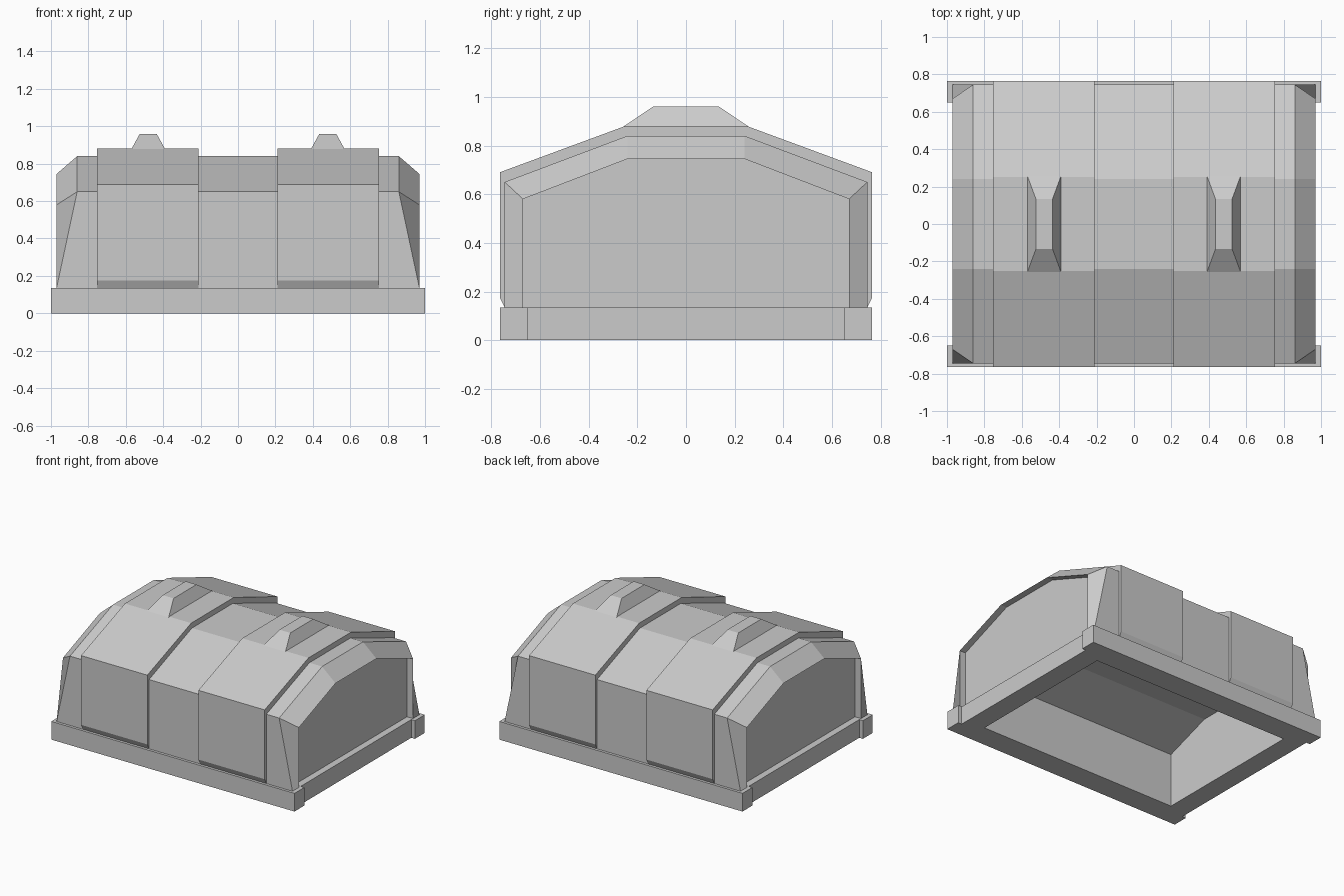
import bpy
import bmesh

old = bpy.data.objects.get("Cube")
if old:
    bpy.data.objects.remove(old, do_unlink=True)

# Single plain grey
grey = bpy.data.materials.new("plain_grey")
grey.use_nodes = True
colour = (0.6, 0.6, 0.6, 1.0)
grey.diffuse_color = colour
grey.node_tree.nodes["Principled BSDF"].inputs["Base Color"].default_value = colour


def finish(bm, name):
    bmesh.ops.recalc_face_normals(bm, faces=bm.faces)
    mesh = bpy.data.meshes.new(name)
    bm.to_mesh(mesh)
    bm.free()
    mesh.materials.append(grey)
    obj = bpy.data.objects.new(name, mesh)
    bpy.context.collection.objects.link(obj)
    return obj


def add_loop(bm, points):
    return [bm.verts.new(p) for p in points]


def bridge(bm, a, b, closed=True):
    for i in range(len(a) if closed else len(a) - 1):
        j = (i + 1) % len(a)
        bm.faces.new((a[i], a[j], b[j], b[i]))


def solid(name, start, end):
    """Closed solid between two matching outlines."""
    bm = bmesh.new()
    a, b = add_loop(bm, start), add_loop(bm, end)
    bridge(bm, a, b)
    bm.faces.new(a)
    bm.faces.new(b)
    return finish(bm, name)


def mirrored(half):
    """Full front-to-back profile from its back half, listed bottom to top."""
    return [(-y, z) for y, z in half] + [(y, z) for y, z in reversed(half)]


def extrude_x(name, half, x0, x1):
    profile = mirrored(half)
    return solid(name, [(x0, y, z) for y, z in profile],
                 [(x1, y, z) for y, z in profile])


FLOOR = 0.135

# Base slab with projecting corner blocks
quarter = [(0.97, 0.65), (1.0, 0.65), (1.0, 0.765)]
outline = quarter + [(-x, y) for x, y in reversed(quarter)]
outline += [(-x, -y) for x, y in outline]
base = solid("base_slab", [(x, y, 0) for x, y in outline],
             [(x, y, FLOOR) for x, y in outline])

# Main shell with sloped shoulders and recessed end panels
outer = mirrored([(0.745, FLOOR), (0.745, 0.65), (0.24, 0.84)])
inner = mirrored([(0.67, FLOOR), (0.67, 0.58), (0.24, 0.745)])
bm = bmesh.new()
rims, underside = [], []
for side in (-1, 1):
    rim = add_loop(bm, [(side * (0.97 if z == FLOOR else 0.86), y, z) for y, z in outer])
    edge = add_loop(bm, [(side * 0.97, y, z) for y, z in inner])
    panel = add_loop(bm, [(side * 0.92, y, z) for y, z in inner])
    bridge(bm, rim, edge, closed=False)
    bridge(bm, edge, panel, closed=False)
    bm.faces.new(panel)
    rims.append(rim)
    path = [rim[0], edge[0], panel[0], panel[-1], edge[-1], rim[-1]]
    underside += path if side < 0 else path[::-1]
bridge(bm, rims[0], rims[1], closed=False)
bm.faces.new(underside)
shell = finish(bm, "main_shell")
hollow_parts = [base, shell]

# Raised bands over the roof, each with a tapered crest
for side, label in ((-1, "right"), (1, "left")):
    band = extrude_x(label + "_band",
                     [(0.745, FLOOR), (0.765, 0.175), (0.765, 0.69), (0.25, 0.88)],
                     side * 0.21, side * 0.755)
    hollow_parts.append(band)
    rings = []
    for hx, hy, z in ((0.09, 0.257, 0.878), (0.045, 0.135, 0.96)):
        rings.append([(side * 0.48 + sx * hx, sy * hy, z)
                      for sx, sy in ((-1, -1), (1, -1), (1, 1), (-1, 1))])
    solid(label + "_crest", *rings)

# Cavity open at the underside
cutter = extrude_x("cavity_cutter", [(0.59, -0.1), (0.59, 0.40), (0.24, 0.52)], -0.82, 0.82)
cutter.hide_render = True
cutter.hide_viewport = True
for part in hollow_parts:
    cut = part.modifiers.new("cavity", "BOOLEAN")
    cut.operation = "DIFFERENCE"
    cut.solver = "EXACT"
    cut.object = cutter
